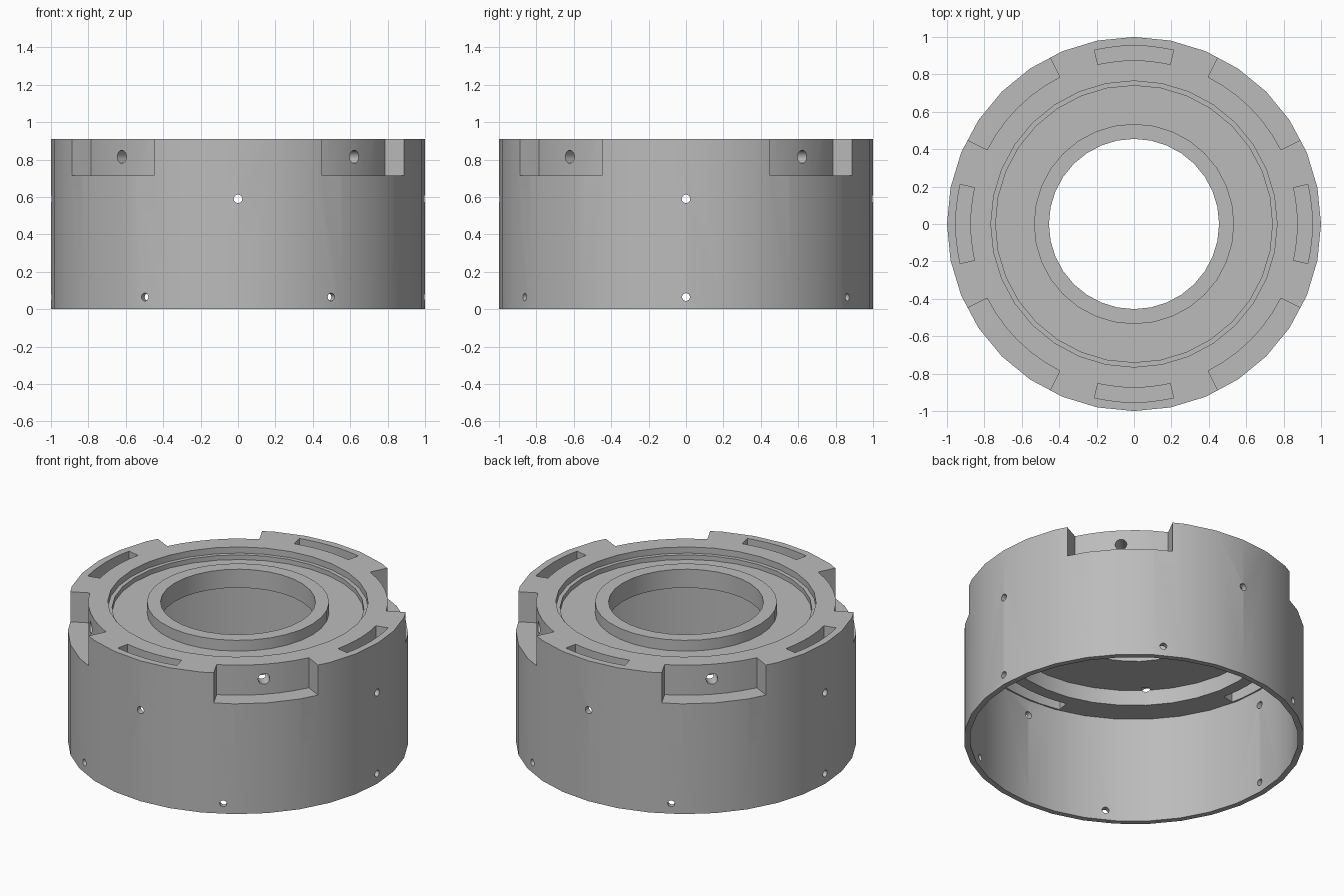
import bpy, bmesh
from math import sin, cos, pi, radians
from mathutils import Matrix, Vector

SIDES = 32

cube = bpy.data.objects.get("Cube")
if cube:
    bpy.data.objects.remove(cube, do_unlink=True)

grey = bpy.data.materials.new("light grey")
grey.use_nodes = True
colour = (0.5, 0.5, 0.5, 1)
grey.diffuse_color = colour
grey.node_tree.nodes["Principled BSDF"].inputs["Base Color"].default_value = colour


def to_object(bm, name):
    bmesh.ops.recalc_face_normals(bm, faces=bm.faces)
    mesh = bpy.data.meshes.new(name)
    bm.to_mesh(mesh)
    bm.free()
    mesh.materials.append(grey)
    obj = bpy.data.objects.new(name, mesh)
    bpy.context.collection.objects.link(obj)
    return obj


def polar(r, a, z):
    return Vector((r * cos(a), r * sin(a), z))


def lathe(profile, name):
    """Closed ring swept from a radius/height profile."""
    bm = bmesh.new()
    rings = [[bm.verts.new(polar(r, 2 * pi * i / SIDES, z)) for r, z in profile]
             for i in range(SIDES)]
    n = len(profile)
    for i in range(SIDES):
        a, b = rings[i], rings[(i + 1) % SIDES]
        for j in range(n):
            k = (j + 1) % n
            bm.faces.new((a[j], b[j], b[k], a[k]))
    return to_object(bm, name)


def arc_block(bm, angle, half, r0, r1, z0, z1, steps=6):
    """Curved block centred on an angle."""
    sections = []
    for i in range(steps + 1):
        a = radians(angle - half + 2 * half * i / steps)
        sections.append([bm.verts.new(polar(r, a, z))
                         for r, z in ((r0, z0), (r1, z0), (r1, z1), (r0, z1))])
    for a, b in zip(sections, sections[1:]):
        for j in range(4):
            k = (j + 1) % 4
            bm.faces.new((a[j], b[j], b[k], a[k]))
    bm.faces.new(sections[0])
    bm.faces.new(sections[-1])


def drill(bm, angle, radius, r0, r1, z):
    """Radial cylinder at a given angle and height."""
    a = radians(angle)
    place = (Matrix.Translation(polar((r0 + r1) / 2, a, z))
             @ Matrix.Rotation(a, 4, 'Z') @ Matrix.Rotation(pi / 2, 4, 'Y'))
    bmesh.ops.create_cone(bm, cap_ends=True, segments=16, radius1=radius,
                          radius2=radius, depth=r1 - r0, matrix=place)


# Housing: thin skirt, thick top ring, recessed plate and raised collar
housing = lathe([
    (0.965, 0), (1, 0), (1, 0.91), (0.765, 0.91), (0.765, 0.87), (0.74, 0.87),
    (0.74, 0.84), (0.535, 0.84), (0.535, 0.91), (0.455, 0.91),
    (0.455, 0.79), (0.8, 0.79), (0.8, 0.69), (0.965, 0.69)], "ring_housing")

# Rim notches on the diagonals, slots on the axes above and below
pockets = bmesh.new()
for q in range(4):
    arc_block(pockets, 45 + 90 * q, 18.2, 0.88, 1.1, 0.715, 1.0)
    arc_block(pockets, 90 * q, 12.8, 0.875, 0.953, 0.83, 1.0)
    arc_block(pockets, 90 * q, 12.8, 0.875, 0.953, 0.6, 0.77)

# Screw holes in notches, upper skirt and lower skirt
holes = bmesh.new()
for q in range(4):
    drill(holes, 45 + 90 * q, 0.035, 0.77, 0.95, 0.815)
    drill(holes, 90 * q, 0.023, 0.9, 1.1, 0.59)
for s in range(6):
    drill(holes, 60 * s, 0.021, 0.9, 1.1, 0.065)

cutters = [to_object(pockets, "pocket_cutter"), to_object(holes, "hole_cutter")]
for cutter in cutters:
    cutter.hide_render = True
    mod = housing.modifiers.new(cutter.name, 'BOOLEAN')
    mod.operation = 'DIFFERENCE'
    mod.solver = 'EXACT'
    mod.object = cutter

# Bake the cuts, then shade smooth with sharp edges kept
bpy.context.view_layer.update()
graph = bpy.context.evaluated_depsgraph_get()
baked = bpy.data.meshes.new_from_object(housing.evaluated_get(graph))
housing.modifiers.clear()
housing.data = baked
for cutter in cutters:
    bpy.data.objects.remove(cutter, do_unlink=True)

bpy.ops.object.select_all(action='DESELECT')
housing.select_set(True)
bpy.context.view_layer.objects.active = housing
bpy.ops.object.shade_smooth_by_angle(angle=radians(30))
